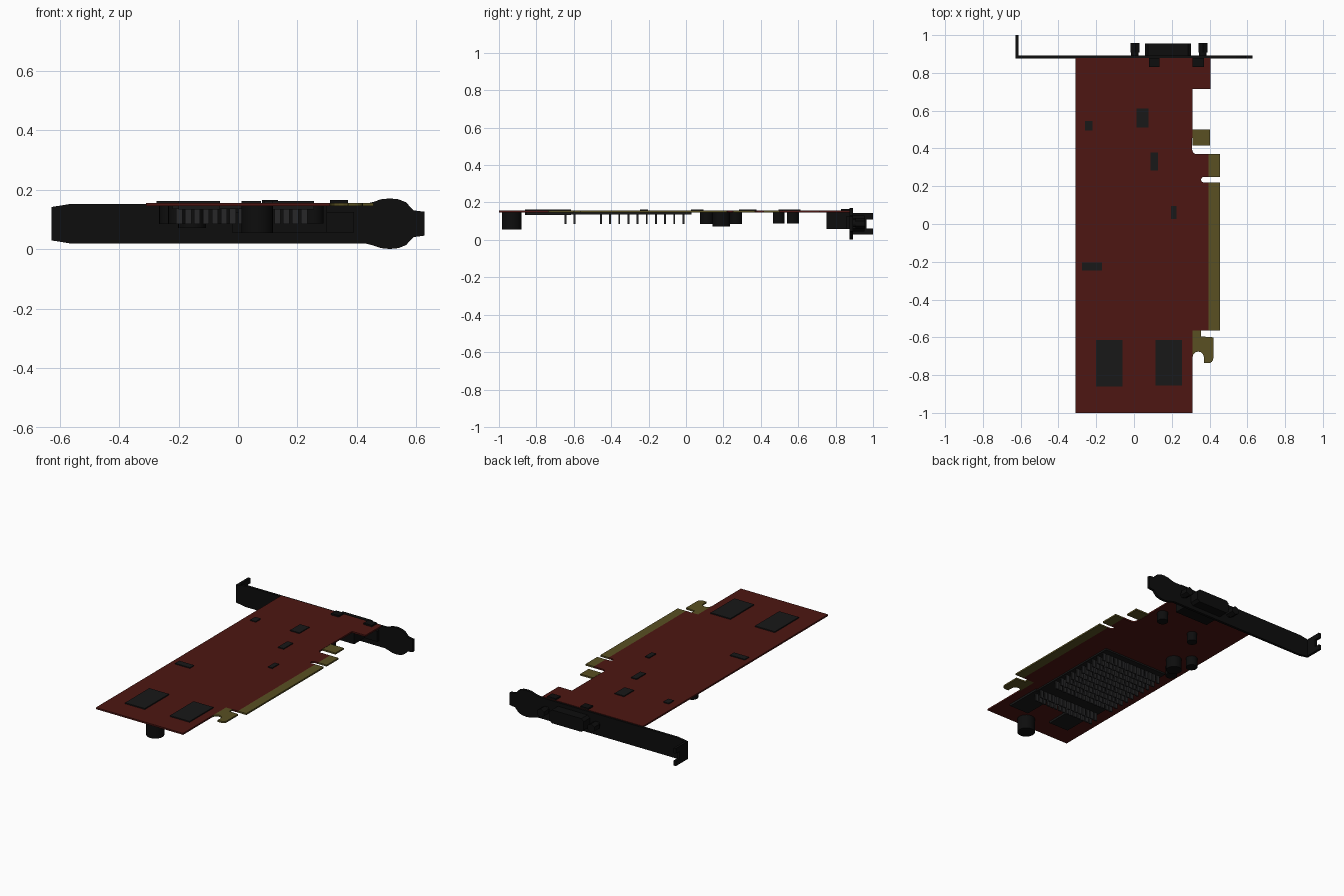
import bpy, bmesh, math
from mathutils import Matrix, Vector

if "Cube" in bpy.data.objects:
    bpy.data.objects.remove(bpy.data.objects["Cube"])


def material(name, rgb):
    m = bpy.data.materials.new(name)
    m.diffuse_color = (*rgb, 1)
    m.use_nodes = True
    m.node_tree.nodes["Principled BSDF"].inputs["Base Color"].default_value = m.diffuse_color
    return m


RED = material("board_red", (0.075, 0.008, 0.006))
GOLD = material("contact_gold", (0.10, 0.08, 0.016))
BLACK = material("black", (0.004, 0.004, 0.004))
CHIP = material("chip_black", (0.009, 0.009, 0.009))
FIN = material("fin_grey", (0.02, 0.02, 0.021))


def finish(name, bm, mat):
    bmesh.ops.recalc_face_normals(bm, faces=bm.faces)
    me = bpy.data.meshes.new(name)
    bm.to_mesh(me)
    bm.free()
    me.materials.append(mat)
    ob = bpy.data.objects.new(name, me)
    bpy.context.collection.objects.link(ob)
    return ob


def boxes(name, spans, mat):
    # each span is x0, x1, y0, y1, z0, z1
    bm = bmesh.new()
    for x0, x1, y0, y1, z0, z1 in spans:
        c = Vector(((x0 + x1) / 2, (y0 + y1) / 2, (z0 + z1) / 2))
        s = Matrix.Diagonal((x1 - x0, y1 - y0, z1 - z0, 1))
        bmesh.ops.create_cube(bm, size=1, matrix=Matrix.Translation(c) @ s)
    return finish(name, bm, mat)


def prism(name, pts, axis, lo, hi, mat):
    # extrude a flat outline along one axis
    def put(p):
        v = list(p)
        v.insert(axis, lo)
        return v
    bm = bmesh.new()
    f = bm.faces.new([bm.verts.new(put(p)) for p in pts])
    d = Vector((0, 0, 0))
    d[axis] = hi - lo
    r = bmesh.ops.extrude_face_region(bm, geom=[f], use_keep_orig=True)
    bmesh.ops.translate(bm, vec=d, verts=[e for e in r["geom"] if isinstance(e, bmesh.types.BMVert)])
    return finish(name, bm, mat)


def cylinder(name, loc, r, depth, mat, rot=None, sides=20, smooth=True):
    bm = bmesh.new()
    m = Matrix.Translation(loc) @ (rot or Matrix())
    bmesh.ops.create_cone(bm, cap_ends=True, segments=sides, radius1=r, radius2=r, depth=depth, matrix=m)
    ob = finish(name, bm, mat)
    if smooth:
        for o in bpy.context.selected_objects:
            o.select_set(False)
        ob.select_set(True)
        bpy.context.view_layer.objects.active = ob
        bpy.ops.object.shade_smooth_by_angle(angle=math.radians(40))
    return ob


def arc(cx, cy, r, a0, a1, n=6):
    return [(cx + r * math.cos(math.radians(a0 + (a1 - a0) * i / n)),
             cy + r * math.sin(math.radians(a0 + (a1 - a0) * i / n))) for i in range(n + 1)]


# circuit board with the key notch on its edge
Z0, Z1 = 0.146, 0.156
board = [(-0.31, -1), (0.31, -1), (0.31, -0.565), (0.395, -0.565), (0.395, 0.22)]
board += arc(0.37, 0.235, 0.015, 270, 90)
board += [(0.395, 0.25), (0.395, 0.37), (0.33, 0.37)]
board += arc(0.33, 0.393, 0.022, 270, 180, 4)[1:]
board += [(0.31, 0.715), (0.405, 0.715), (0.405, 0.88), (-0.31, 0.88)]
prism("circuit_board", board, 2, Z0, Z1, RED)

# gold edge contacts, end tab and retention hook
boxes("edge_contacts", [(0.395, 0.455, -0.565, 0.22, Z0, Z1), (0.395, 0.455, 0.25, 0.37, Z0, Z1)], GOLD)
boxes("upper_tab", [(0.31, 0.402, 0.415, 0.50, Z0, Z1)], GOLD)
hook = [(0.31, -0.565), (0.355, -0.565), (0.355, -0.595), (0.42, -0.60), (0.42, -0.71)]
hook += arc(0.393, -0.71, 0.027, 0, -90, 4)[1:] + [(0.37, -0.737)]
hook += arc(0.34, -0.705, 0.03, 0, 180, 6)
prism("retention_hook", hook, 2, Z0, Z1, GOLD)

# memory chips on both faces
for side, za, zb in (("upper", Z1, 0.163), ("lower", 0.133, Z0)):
    boxes(side + "_memory_chips", [(-0.20, -0.06, -0.86, -0.615, za, zb),
                                   (0.115, 0.255, -0.855, -0.615, za, zb)], CHIP)

# small chips on the upper face
small = [(-0.24, 0.52, 0.04, 0.05), (0.045, 0.562, 0.066, 0.10), (0.107, 0.33, 0.04, 0.095),
         (0.21, 0.06, 0.03, 0.068), (-0.222, -0.225, 0.105, 0.042)]
boxes("small_chips", [(x - w / 2, x + w / 2, y - d / 2, y + d / 2, Z1, 0.162)
                      for x, y, w, d in small], CHIP)

# pin heatsink hanging under the board
boxes("heatsink_base", [(-0.22, 0.245, -0.67, 0.03, 0.136, Z0)], CHIP)
rows = [-0.645, -0.597] + [-0.455 + 0.049 * i for i in range(10)]
boxes("heatsink_pins", [(-0.208 + 0.03 * i, -0.187 + 0.03 * i, y - 0.005, y + 0.005, 0.085, 0.138)
                        for i in range(15) for y in rows], FIN)

# capacitors under the board
caps = [(0.065, -0.932, 0.053, 0.055), (-0.20, 0.11, 0.035, 0.085), (-0.155, 0.188, 0.047, 0.072),
        (-0.23, 0.265, 0.035, 0.085), (-0.04, 0.495, 0.031, 0.087), (0.255, 0.572, 0.033, 0.087)]
for i, (x, y, r, z) in enumerate(caps):
    cylinder(f"capacitor_{i + 1}", (x, y, (z + Z0) / 2), r, Z0 - z, BLACK)

# mounting bracket plate with rounded bulge and narrow end
half = [(0.628, 0.04), (0.59, 0.045), (0.565, 0.072), (0.54, 0.082), (0.51, 0.085),
        (0.48, 0.082), (0.455, 0.073), (0.43, 0.067), (-0.56, 0.067), (-0.628, 0.056)]
plate = [(x, 0.086 + h) for x, h in half] + [(x, 0.086 - h) for x, h in reversed(half)]
prism("bracket_plate", plate, 1, 0.875, 0.892, BLACK)

# bent screw flange with open slot
flange = [(0.88, 0.03), (1, 0.03), (1, 0.062), (0.965, 0.062), (0.965, 0.11), (1, 0.11), (1, 0.143), (0.88, 0.143)]
prism("bracket_flange", flange, 0, -0.628, -0.612, BLACK)

# feet joining the bracket to the board
boxes("bracket_feet", [(0.08, 0.135, 0.83, 0.88, Z1, 0.166), (0.31, 0.37, 0.83, 0.88, Z1, 0.166)], BLACK)

# display connector: body, back plate, tapered shell and two hex posts
boxes("connector_body", [(0.06, 0.30, 0.75, 0.877, 0.057, Z0)], BLACK)
boxes("connector_back_plate", [(-0.02, 0.39, 0.855, 0.877, 0.057, 0.125)], BLACK)
shell = [(0.075, 0.045), (0.285, 0.045), (0.302, 0.06), (0.302, 0.115),
         (0.285, 0.13), (0.075, 0.13), (0.058, 0.115), (0.058, 0.06)]
prism("connector_shell", shell, 1, 0.89, 0.955, BLACK)
turn = Matrix.Rotation(math.pi / 2, 4, "X")
for i, x in enumerate((0.005, 0.365)):
    cylinder(f"connector_post_{i + 1}", (x, 0.90, 0.088), 0.02, 0.03, BLACK, turn, 12)
    cylinder(f"connector_nut_{i + 1}", (x, 0.932, 0.088), 0.028, 0.05, BLACK, turn, 6, False)
